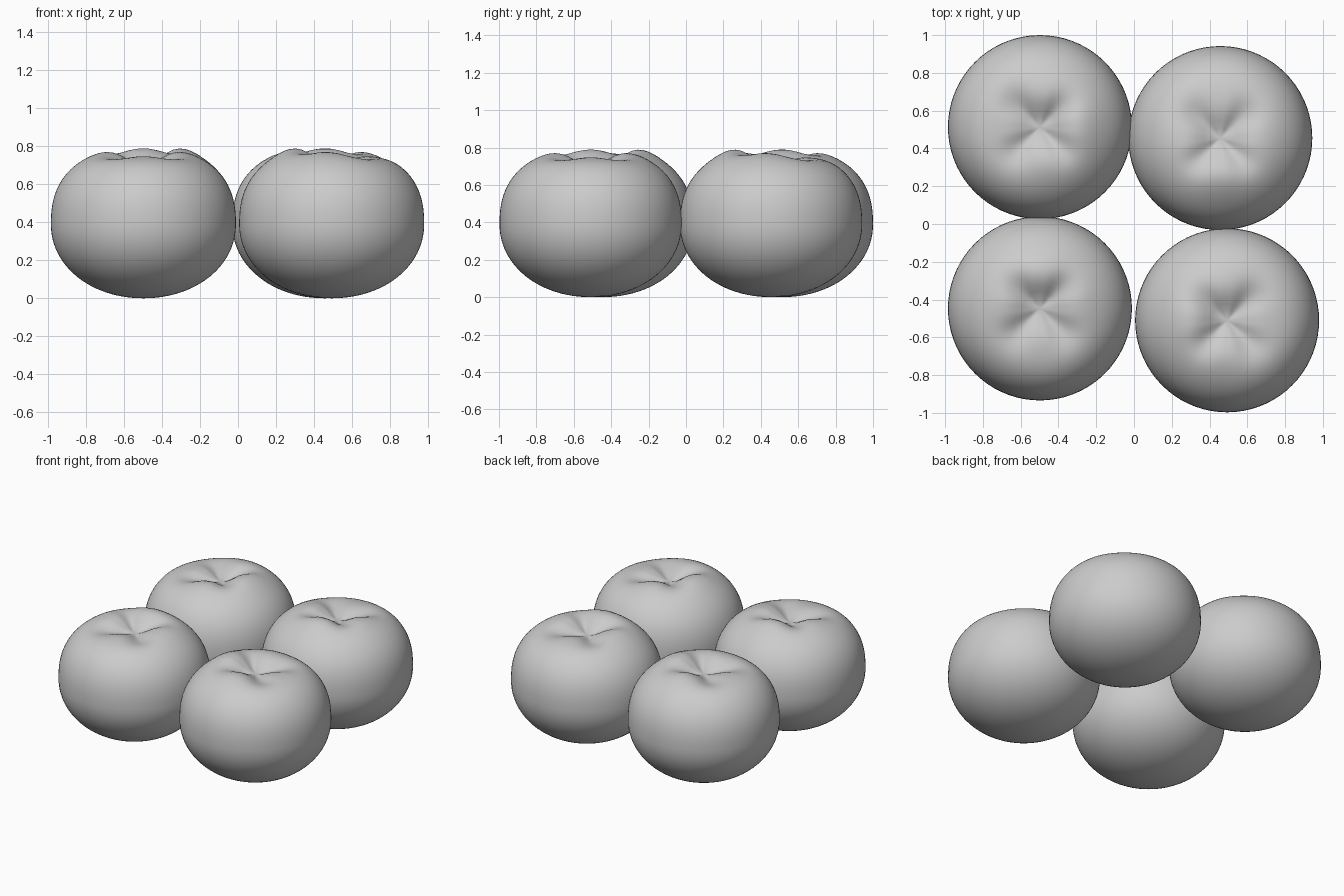
import bpy, bmesh
from math import sin, cos, pi, exp, radians

if "Cube" in bpy.data.objects:
    bpy.data.objects.remove(bpy.data.objects["Cube"])

R, MID, TOP = 0.487, 0.39, 0.407   # radius, height of widest ring, upper height
SEG, RINGS = 72, 48


def power(v, e):
    return max(v, 0.0) ** e


def fruit_point(t, a):
    """Point on the fruit: t runs 0 (top) to pi (bottom), a is the angle around."""
    c, s = cos(t), sin(t)
    n = 2.4 if c > 0 else 2.05
    r = R * power(s, 2 / n)
    if c <= 0:
        return r * cos(a), r * sin(a), MID - MID * power(-c, 2 / n)
    z = MID + TOP * power(c, 2 / n)
    # central dimple, four creases between the lobes, higher rim at the back
    z -= 0.095 * exp(-(r / 0.13) ** 2)
    z -= 0.032 * exp(-((r - 0.16) / 0.10) ** 2) * (0.5 - 0.5 * cos(4 * a)) ** 1.5
    z += 0.021 * sin(a) * exp(-((r - 0.2) / 0.12) ** 2) * min(1, r / 0.1)
    return r * cos(a), r * sin(a), z


def fruit_mesh():
    bm = bmesh.new()
    top = bm.verts.new(fruit_point(0, 0))
    bottom = bm.verts.new((0, 0, 0))
    rings = [[bm.verts.new(fruit_point(pi * i / RINGS, 2 * pi * j / SEG))
              for j in range(SEG)] for i in range(1, RINGS)]
    for j in range(SEG):
        k = (j + 1) % SEG
        bm.faces.new((top, rings[0][j], rings[0][k]))
        bm.faces.new((bottom, rings[-1][k], rings[-1][j]))
        for a, b in zip(rings, rings[1:]):
            bm.faces.new((a[j], b[j], b[k], a[k]))
    for f in bm.faces:
        f.smooth = True
    bm.normal_update()
    mesh = bpy.data.meshes.new("fruit")
    bm.to_mesh(mesh)
    bm.free()
    return mesh


# four copies, each turned a quarter further
mesh = fruit_mesh()
for name, x, y, turn in (("fruit_front_left", -0.498, -0.447, 0),
                         ("fruit_front_right", 0.493, -0.510, 90),
                         ("fruit_back_right", 0.457, 0.455, 180),
                         ("fruit_back_left", -0.498, 0.513, 270)):
    ob = bpy.data.objects.new(name, mesh)
    ob.location = (x, y, 0)
    ob.rotation_euler.z = radians(turn)
    bpy.context.collection.objects.link(ob)
